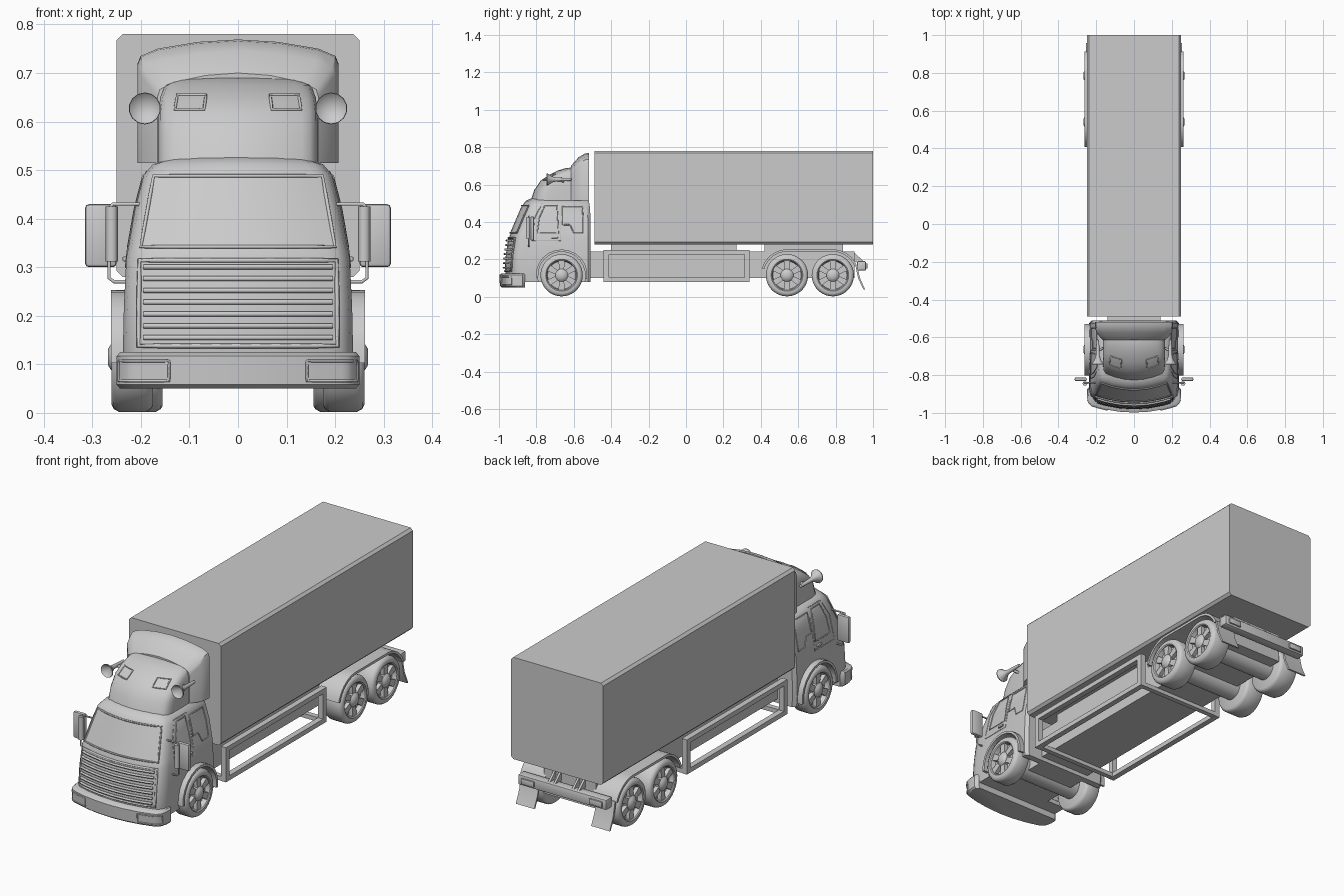
import bpy, bmesh, math
from mathutils import Vector

if "Cube" in bpy.data.objects:
    bpy.data.objects.remove(bpy.data.objects["Cube"])


def finish(name, bm, angle=35):
    bmesh.ops.remove_doubles(bm, verts=bm.verts, dist=1e-5)
    bmesh.ops.recalc_face_normals(bm, faces=bm.faces)
    me = bpy.data.meshes.new(name)
    bm.to_mesh(me)
    bm.free()
    me.shade_smooth()
    me.set_sharp_from_angle(angle=math.radians(angle))
    ob = bpy.data.objects.new(name, me)
    bpy.context.collection.objects.link(ob)
    return ob


def rings(name, loops, angle=35):
    """Skin closed loops of equal length and cap both ends."""
    bm = bmesh.new()
    vs = [[bm.verts.new(p) for p in lp] for lp in loops]
    n = len(vs[0])
    for a, b in zip(vs, vs[1:]):
        for i in range(n):
            bm.faces.new((a[i], a[(i + 1) % n], b[(i + 1) % n], b[i]))
    bm.faces.new(vs[0])
    bm.faces.new(vs[-1])
    return finish(name, bm, angle)


def prism(name, pts, a, b, axis='x'):
    put = (lambda t, p, q: (t, p, q)) if axis == 'x' else (lambda t, p, q: (p, t, q))
    return rings(name, [[put(t, p, q) for p, q in pts] for t in (a, b)])


def box(name, lo, hi, bevel=0.0):
    bm = bmesh.new()
    bmesh.ops.create_cube(bm, size=1)
    for v in bm.verts:
        v.co = [(l + h) / 2 + c * (h - l) for l, h, c in zip(lo, hi, v.co)]
    if bevel:
        bmesh.ops.bevel(bm, geom=bm.edges[:], offset=bevel, segments=2, profile=0.5, affect='EDGES')
    return finish(name, bm)


def lathe(name, prof, center, axis, steps=36):
    bm = bmesh.new()
    vs = [bm.verts.new(Vector(axis) * t + Vector((0, 0, r))) for t, r in prof]
    es = [bm.edges.new(p) for p in zip(vs, vs[1:])]
    bmesh.ops.spin(bm, geom=vs + es, cent=(0, 0, 0), axis=axis, angle=2 * math.pi, steps=steps)
    bmesh.ops.translate(bm, verts=bm.verts, vec=center)
    return finish(name, bm)


def tube(name, pts, r, closed=False):
    cu = bpy.data.curves.new(name, 'CURVE')
    cu.dimensions, cu.bevel_depth, cu.bevel_resolution, cu.use_fill_caps = '3D', r, 1, True
    sp = cu.splines.new('POLY')
    sp.points.add(len(pts) - 1)
    for p, co in zip(sp.points, pts):
        p.co = (*co, 1)
    sp.use_cyclic_u = closed
    tmp = bpy.data.objects.new(name, cu)
    me = bpy.data.meshes.new_from_object(tmp)
    bpy.data.objects.remove(tmp)
    ob = bpy.data.objects.new(name, me)
    bpy.context.collection.objects.link(ob)
    return ob


def interp(table, x):
    for a, b in zip(table, table[1:]):
        if x <= b[0]:
            t = max(0, (x - a[0]) / (b[0] - a[0]))
            return [p + (q - p) * t for p, q in zip(a, b)]
    return table[-1]


# Bowed front plan: fraction of half width -> setback
BOW = [(0, 0), (.3, .004), (.6, .016), (.8, .029), (.9, .037), (.97, .055), (1, .085)]


def front(levels, x, z, off=0.0):
    _, hw, yf, _ = interp(levels, z)
    return (x, yf + interp(BOW, abs(x) / hw)[1] - off, z)


def shell(name, levels):
    """Body from levels of (z, half width, front y, back y) with a bowed front."""
    loops = []
    for z, hw, yf, yb in levels:
        half = [(f * hw, yf + o) for f, o in BOW] + [(hw, yb - .015), (hw - .015, yb)]
        loops.append([(x, y, z) for x, y in half] + [(-x, y, z) for x, y in half[:0:-1]])
    return rings(name, loops)


def panel(name, levels, low, high, off, frame):
    """Pane laid on a bowed front; low/high are (x0, x1, z)."""
    nx, nz = 10, 4
    bm = bmesh.new()
    g = []
    for j in range(nz + 1):
        x0, x1, z = [a + (b - a) * j / nz for a, b in zip(low, high)]
        g.append([bm.verts.new(front(levels, x0 + (x1 - x0) * i / nx, z, off)) for i in range(nx + 1)])
    for j in range(nz):
        for i in range(nx):
            bm.faces.new((g[j][i], g[j][i + 1], g[j + 1][i + 1], g[j + 1][i]))
    edge = g[0] + [r[-1] for r in g[1:-1]] + g[-1][::-1] + [r[0] for r in g[-2:0:-1]]
    pts = [v.co.copy() for v in edge]
    finish(name, bm)
    tube(name + "_frame", pts, frame, True)


def arch(name, arcs, x0, x1):
    """Fender strip following (y, start angle, end angle) arcs round the wheels."""
    def path(r):
        return [(y + r * math.cos(math.radians(a + (b - a) * i / 12)),
                 .115 + r * math.sin(math.radians(a + (b - a) * i / 12)))
                for y, a, b in arcs for i in range(13)]
    return prism(name, path(.138) + path(.126)[::-1], x0, x1)


# Cargo box with chamfered long edges, and spacers beneath
c, e = .25, .238
prism("cargo_box", [(-e, .28), (e, .28), (c, .292), (c, .768), (e, .78), (-e, .78), (-c, .768), (-c, .292)], -.49, 1.0, 'y')
box("front_spacer", (-.14, -.40, .24), (.14, .27, .281))
box("rear_spacer", (-.14, .42, .24), (.14, .84, .281))
box("chassis", (-.14, -.53, .10), (.14, .90, .243))

# Cab
CAB = [(.08, .233, -.955, -.51), (.13, .237, -.965, -.51), (.22, .235, -.960, -.51), (.32, .230, -.945, -.51),
       (.34, .226, -.937, -.51), (.42, .212, -.903, -.51), (.49, .194, -.873, -.515), (.512, .175, -.858, -.52),
       (.525, .135, -.83, -.53), (.531, .08, -.79, -.55)]
cab = shell("cab", CAB)
cutters = [lathe("arch_cutter", [(.13 * s, 0), (.13 * s, .128), (.3 * s, .128), (.3 * s, 0)], (0, -.665, .115), (1, 0, 0)) for s in (1, -1)]
bpy.context.view_layer.objects.active = cab
for k in cutters:
    k.hide_render = True
    m = cab.modifiers.new("wheel_arch", 'BOOLEAN')
    m.operation, m.object, m.solver = 'DIFFERENCE', k, 'EXACT'
    bpy.ops.object.modifier_apply(modifier=m.name)
    bpy.data.objects.remove(k)
cab.data.set_sharp_from_angle(angle=math.radians(35))
panel("windshield", CAB, (-.20, .20, .342), (-.174, .174, .488), .004, .004)
panel("grille", CAB, (-.205, .205, .138), (-.203, .203, .314), .004, .005)
for i in range(7):
    z = .155 + i * .0243
    tube("grille_slat", [front(CAB, -.194 + .0388 * k, z, .011) for k in range(11)], .006)

# Front bumper and headlights
BUMPER = [(.05, .243, -.985, -.86), (.058, .25, -.995, -.86), (.117, .25, -.998, -.86), (.125, .243, -.985, -.86)]
shell("front_bumper", BUMPER)
for s in (1, -1):
    panel("headlight", BUMPER, (.142 * s, .245 * s, .066), (.142 * s, .245 * s, .107), .002, .003)

# Roof dome and wind deflector
DOME = [(.515, .165, -.83, -.56), (.57, .165, -.812, -.56), (.62, .164, -.778, -.56), (.65, .16, -.735, -.56),
        (.675, .15, -.685, -.56), (.687, .125, -.645, -.56), (.69, .08, -.62, -.57)]
shell("roof_dome", DOME)
deflector = []
for y, w, top in ((-.615, .166, .70), (-.575, .200, .745), (-.54, .207, .766), (-.518, .207, .769)):
    half = [(w, .515), (w, top - .05), (w * .97, top - .034), (w * .8, top - .019), (w * .4, top - .005), (0, top)]
    deflector.append([(x, y, z) for x, z in half] + [(-x, y, z) for x, z in half[-2::-1]])
rings("wind_deflector", deflector)


def wheel(s, y, w):
    o, i = .261, .261 - w
    lathe("tire", [(s * t, r) for t, r in ((i, 0), (i, .1), (i + .004, .107), (i + .014, .113), (o - .016, .113),
          (o - .005, .107), (o, .097), (o, .085), (o - .004, .08), (o - .026, .075), (o - .026, 0))], (0, y, .115), (1, 0, 0))
    lathe("hub", [(s * t, r) for t, r in ((.232, .034), (.255, .034), (.262, .026), (.268, .016), (.268, 0))], (0, y, .115), (1, 0, 0), 18)
    for k in range(6):
        a = k * math.pi / 3 + math.pi / 6
        u, v = Vector((math.cos(a), math.sin(a))), Vector((-math.sin(a), math.cos(a)))
        q = [u * r + v * t + Vector((y, .115)) for r, t in ((.02, -.012), (.079, -.017), (.079, .017), (.02, .012))]
        prism("wheel_spoke", [tuple(p) for p in q], s * .233, s * .254)


# Axles
for y in (-.665, .54, .785):
    lathe("axle", [(-.2, 0), (-.2, .055), (.2, .055), (.2, 0)], (0, y, .115), (1, 0, 0))

for s in (1, -1):
    # Wheels and fenders
    wheel(s, -.665, .086)
    wheel(s, .54, .106)
    wheel(s, .785, .106)
    arch("front_fender", [(-.665, 185, -8)], s * .14, s * .262)
    arch("rear_fender", [(.54, 165, 90), (.785, 90, 22)], s * .13, s * .262)
    # Mud flap
    prism("mud_flap", [(.905, .17), (.915, .17), (.93, .10), (.957, .04), (.948, .04), (.92, .10)], s * .155, s * .255)
    # Side guard frame
    for lo, hi in (((-.44, .08), (.34, .103)), ((-.44, .227), (.34, .25)), ((-.44, .103), (-.413, .227)), ((.313, .103), (.34, .227))):
        box("side_guard", (min(s * .215, s * .243), *lo), (max(s * .215, s * .243), *hi))
    # Door seams and side windows
    def side(pts):
        out = []
        for (y0, z0), (y1, z1) in zip(pts, pts[1:] + pts[:1]):
            for t in (0, .25, .5, .75):
                z = z0 + (z1 - z0) * t
                out.append((s * interp(CAB, z)[1], y0 + (y1 - y0) * t, z))
        return out
    tube("front_side_window", side([(-.795, .34), (-.785, .42), (-.755, .488), (-.69, .488), (-.682, .34)]), .003, True)
    tube("rear_side_window", side([(-.66, .482), (-.555, .482), (-.55, .42), (-.55, .34), (-.60, .34), (-.62, .385), (-.66, .385)]), .003, True)
    tube("door_seam", side([(-.82, .30), (-.81, .42), (-.77, .497), (-.67, .497), (-.67, .30)]), .002, True)
    # Door handle
    box("door_handle", (min(s * .225, s * .238), -.72, .312), (max(s * .225, s * .238), -.685, .322), .003)
    # Mirror, housing and arm
    box("mirror", (min(s * .25, s * .315), -.832, .30), (max(s * .25, s * .315), -.812, .43), .008)
    tube("mirror_housing", [(s * .26, -.845, z) for z in (.312, .322, .415, .425)], .013)
    tube("mirror_arm", [(s * x, -.84, z) for x, z in ((.215, .27), (.255, .27), (.266, .278), (.266, .42), (.258, .43), (.20, .43))], .004)
    # Horn and bracket
    lathe("horn", [(-.715, 0), (-.745, .032), (-.74, .033), (-.72, .018), (-.70, .011), (-.615, .007), (-.61, 0)], (s * .192, 0, .627), (0, 1, 0), 14)
    tube("horn_bracket", [(s * .192, -.67, .627), (s * .145, -.65, .61)], .007)
    # Dome air intake ridge
    panel("dome_vent", DOME, (.07 * s, .13 * s, .625), (.066 * s, .125 * s, .655), .002, .003)
    # Tail lamp and bumper brackets
    box("tail_lamp", (min(s * .15, s * .22), .96, .15), (max(s * .15, s * .22), .97, .178), .003)
    for x in (.045, .075):
        prism("bumper_bracket", [(.88, .20), (.88, .235), (.90, .235), (.95, .19), (.94, .17)], s * x, s * (x + .01))

# Side guard cross bars and rear bumper
for y in (-.44, .315):
    box("guard_cross_bar", (-.22, y, .081), (.22, y + .025, .102))
box("rear_bumper", (-.24, .915, .14), (.24, .962, .19), .006)
